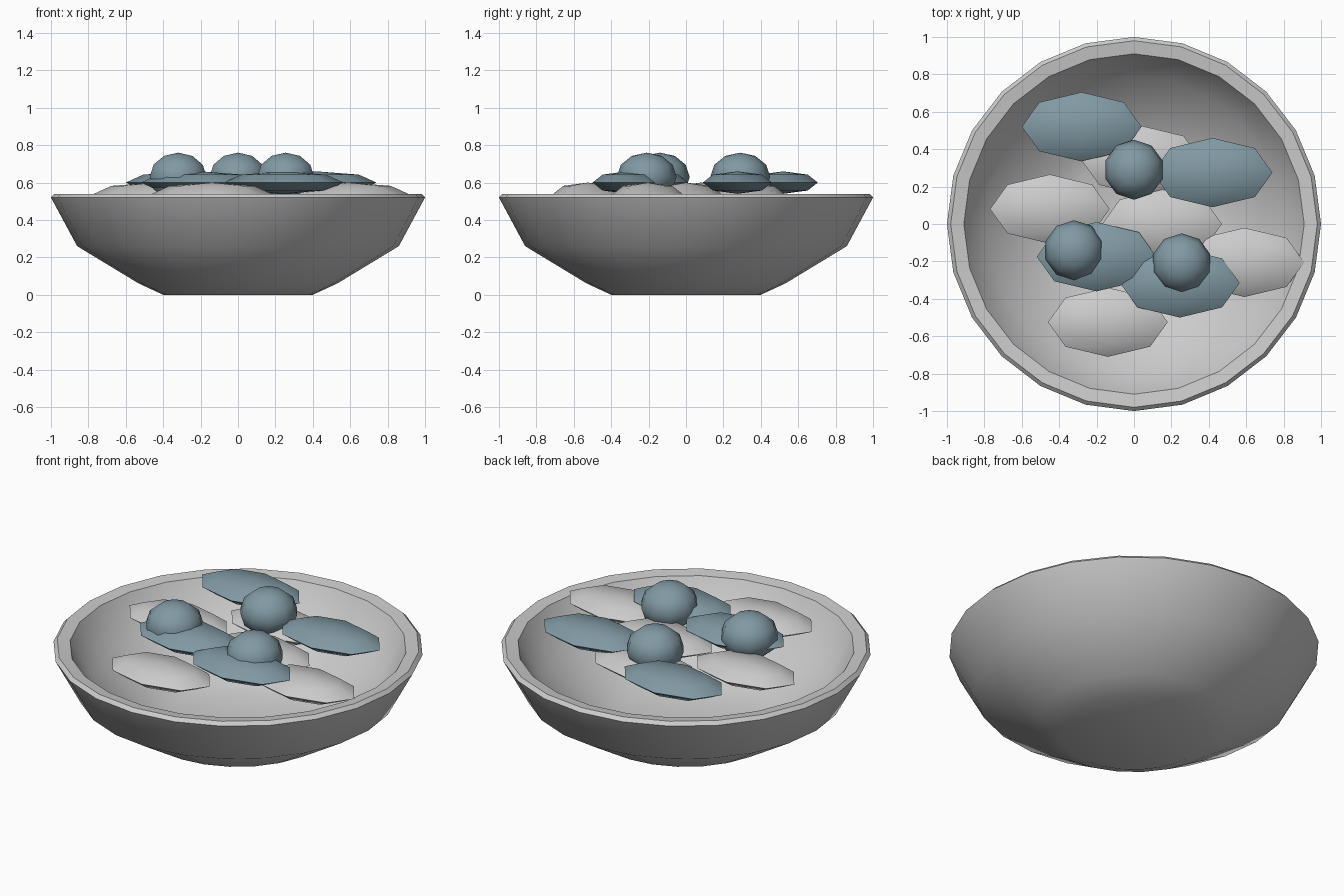
import bpy, math

if "Cube" in bpy.data.objects:
    bpy.data.objects.remove(bpy.data.objects["Cube"])

blue = bpy.data.materials.new("slate_blue")
blue.diffuse_color = (0.22, 0.32, 0.37, 1)
blue.use_nodes = True
blue.node_tree.nodes["Principled BSDF"].inputs["Base Color"].default_value = blue.diffuse_color


def lathe(name, profile, sides, scale=(1, 1, 1), loc=(0, 0, 0), mat=None):
    """Spin (radius, z) points about z; end points on the axis become poles."""
    verts, rings, faces = [], [], []
    for r, z in profile:
        n = 1 if r < 1e-6 else sides
        rings.append(list(range(len(verts), len(verts) + n)))
        for i in range(n):
            a = math.pi / 2 + 2 * math.pi * i / sides
            verts.append((r * math.cos(a) * scale[0], r * math.sin(a) * scale[1], z * scale[2]))
    for a, b in zip(rings, rings[1:]):
        for i in range(sides):
            quad = [a[i % len(a)], a[(i + 1) % len(a)], b[(i + 1) % len(b)], b[i % len(b)]]
            faces.append(list(dict.fromkeys(quad)))
    mesh = bpy.data.meshes.new(name)
    mesh.from_pydata(verts, [], faces)
    obj = bpy.data.objects.new(name, mesh)
    obj.location = loc
    bpy.context.collection.objects.link(obj)
    if mat:
        mesh.materials.append(mat)
    bpy.ops.object.select_all(action='DESELECT')
    obj.select_set(True)
    bpy.context.view_layer.objects.active = obj
    bpy.ops.object.shade_smooth_by_angle(angle=math.radians(35))
    return obj


def ball(rings):
    return [(math.sin(math.pi * i / rings), -math.cos(math.pi * i / rings)) for i in range(rings + 1)]


# Hollow bowl: base, outer wall, rim, inner wall, inner floor
lathe("bowl", [(0, 0), (0.4, 0), (0.53, 0.06), (0.86, 0.26), (1.0, 0.52), (0.98, 0.54),
               (0.91, 0.53), (0.79, 0.31), (0.49, 0.13), (0.37, 0.08), (0, 0.08)], 24)

# Lower layer of pale leaves
for x, y in [(-0.45, 0.08), (0.15, 0.0), (0.04, 0.34), (0.59, -0.205), (-0.14, -0.525)]:
    lathe("pale_leaf", ball(4), 8, (0.32, 0.185, 0.06), (x, y, 0.54))

# Upper layer of dark leaves
for x, y in [(-0.28, 0.52), (0.42, 0.275), (-0.2, -0.175), (0.245, -0.315)]:
    lathe("dark_leaf", ball(4), 8, (0.32, 0.185, 0.06), (x, y, 0.6), blue)

# Tomatoes on top
for x, y in [(0, 0.29), (-0.32, -0.14), (0.255, -0.21)]:
    lathe("tomato", ball(6), 10, (0.16, 0.16, 0.13), (x, y, 0.63), blue)
